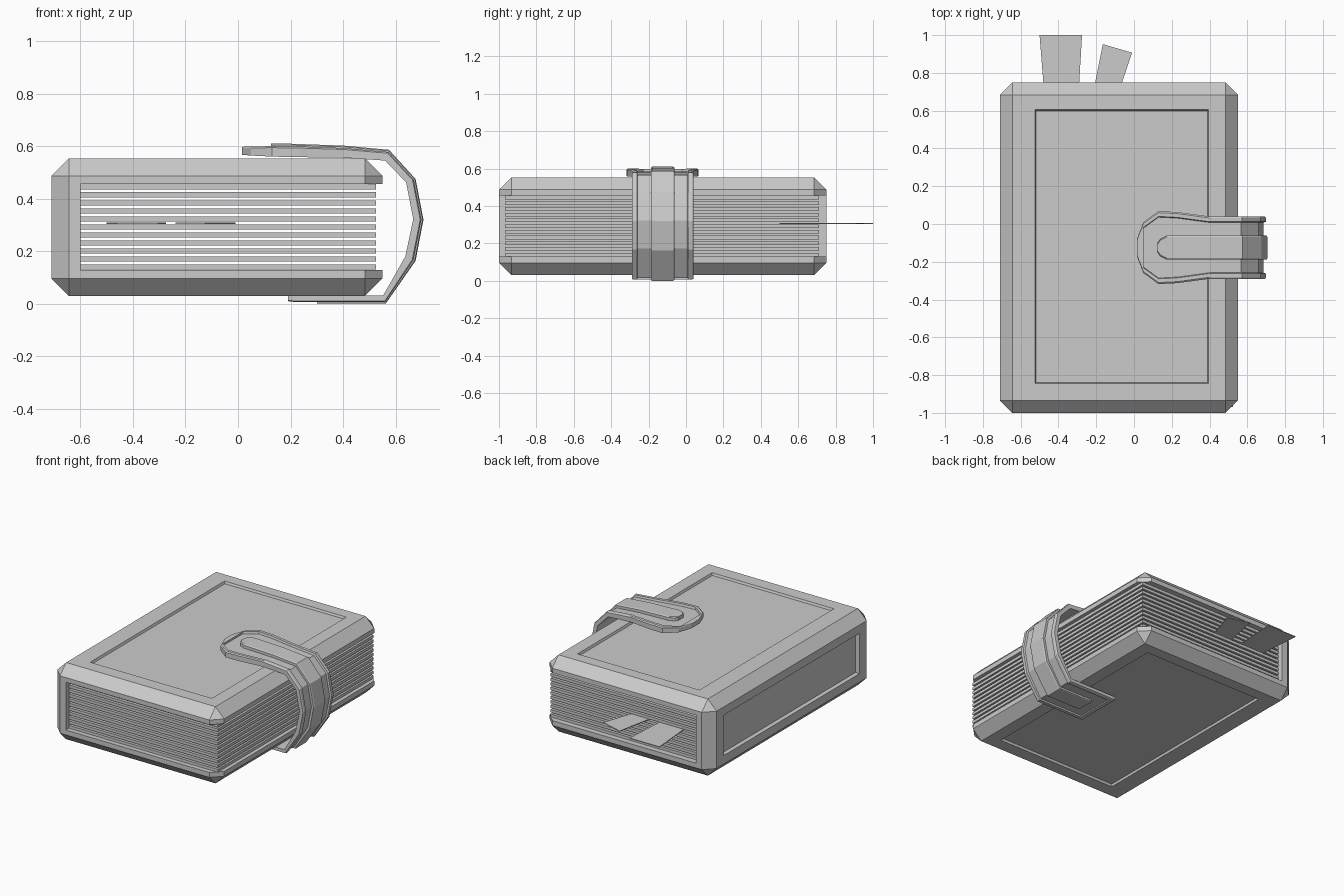
import bpy, bmesh

if "Cube" in bpy.data.objects:
    bpy.data.objects.remove(bpy.data.objects["Cube"])


def make(name, verts, faces):
    me = bpy.data.meshes.new(name)
    me.from_pydata(verts, [], faces)
    bm = bmesh.new()
    bm.from_mesh(me)
    bmesh.ops.recalc_face_normals(bm, faces=bm.faces)
    bm.to_mesh(me)
    bm.free()
    ob = bpy.data.objects.new(name, me)
    bpy.context.collection.objects.link(ob)
    return ob


def loft(name, rings):
    """Closed rings joined in order, with capped ends."""
    n = len(rings[0])
    faces = [tuple(range(n)), tuple((len(rings) - 1) * n + k for k in range(n))]
    for i in range(len(rings) - 1):
        for k in range(n):
            a, b = i * n + k, i * n + (k + 1) % n
            faces.append((a, b, b + n, a + n))
    return make(name, [p for r in rings for p in r], faces)


def rect(axis, level, a0, a1, b0, b1):
    pts = [(a0, b0), (a1, b0), (a1, b1), (a0, b1)]
    if axis == 'z':
        return [(a, b, level) for a, b in pts]
    return [(level, a, b) for a, b in pts]


def box(name, x0, x1, y0, y1, z0, z1):
    return loft(name, [rect('z', z0, x0, x1, y0, y1), rect('z', z1, x0, x1, y0, y1)])


def cut(ob, cutter):
    m = ob.modifiers.new('cut', 'BOOLEAN')
    m.operation = 'DIFFERENCE'
    m.solver = 'EXACT'
    m.object = cutter
    cutter.hide_render = True
    bpy.context.view_layer.objects.active = ob
    bpy.ops.object.modifier_apply(modifier=m.name)
    bpy.data.objects.remove(cutter)


def recess(axis, surface, depth, out, a0, a1, b0, b1, s=0.012):
    """Sloped-wall pocket cutter; out is the outward sign of the face."""
    return loft('recess_cutter', [
        rect(axis, surface + out * depth, a0 - s, a1 + s, b0 - s, b1 + s),
        rect(axis, surface - out * depth, a0 + s, a1 - s, b0 + s, b1 - s)])


# cover: chamfered block, hollowed for the pages, with recessed panels
cover = box('book_cover', -0.71, 0.55, -1.0, 0.75, 0.03, 0.553)
bm = bmesh.new()
bm.from_mesh(cover.data)
bmesh.ops.bevel(bm, geom=bm.edges[:], offset=0.066, segments=1, affect='EDGES')
bm.to_mesh(cover.data)
bm.free()
cut(cover, box('page_cutter', -0.60, 0.8, -1.2, 1.0, 0.129, 0.455))
cut(cover, recess('z', 0.553, 0.015, 1, -0.525, 0.395, -0.845, 0.605, 0.006))
cut(cover, recess('z', 0.03, 0.015, -1, -0.525, 0.395, -0.845, 0.605, 0.006))
cut(cover, recess('x', -0.71, 0.025, -1, -0.855, 0.605, 0.155, 0.43, 0.004))

# page stack: separate thin slabs
for k in range(11):
    z = 0.1295 + k * 0.0306
    box(f'page_slab_{k + 1}', -0.602, 0.525, -0.968, 0.712, z, z + 0.0195)

# bookmarks
marks = [[(-0.46, 0.5), (-0.305, 0.5), (-0.275, 1.0), (-0.5, 1.0)],
         [(-0.237, 0.595), (-0.125, 0.565), (-0.01, 0.907), (-0.165, 0.952)]]
for i, m in enumerate(marks):
    loft(f'bookmark_{i + 1}', [[(x, y, z) for x, y in m] for z in (0.304, 0.309)])

# strap stations: inner x, z, outer x, z, half width, field height
CY = -0.125
tip = [(0.015, 0.567, 0.015, 0.605, 0.045, 0.8),
       (0.05, 0.564, 0.05, 0.607, 0.135, 0.8),
       (0.05, 0.564, 0.05, 0.607, 0.135, 0.5),
       (0.13, 0.560, 0.13, 0.610, 0.193, 0.5),
       (0.23, 0.558, 0.23, 0.609, 0.188, 0.5)]
bend = [(0.40, 0.556, 0.40, 0.602, 0.165, 0.5),
        (0.56, 0.545, 0.575, 0.586, 0.165, 0.5),
        (0.64, 0.462, 0.676, 0.475, 0.165, 0.5),
        (0.667, 0.322, 0.706, 0.32, 0.165, 0.5),
        (0.637, 0.18, 0.676, 0.163, 0.165, 0.5),
        (0.553, 0.032, 0.562, 0.0, 0.165, 0.5)]
end = [(0.22, 0.032, 0.22, 0.0, 0.165, 0.5),
       (0.22, 0.032, 0.22, 0.0, 0.165, 0.75),
       (0.19, 0.032, 0.19, 0.004, 0.165, 0.75)]


def section(st, profile):
    xi, zi, xo, zo = st[:4]
    return [(xi + (xo - xi) * h, CY + y, zi + (zo - zi) * h) for y, h in profile]


rings = []
for st in tip + bend + end:
    w, f = st[4:]
    q, top = w - min(0.028, w * 0.3), max(f, 0.8)
    half = [(w, 0), (w, top * 0.85), (w - 0.008, top), (q, top), (q - 0.004, f)]
    rings.append(section(st, half + [(-y, h) for y, h in reversed(half)]))
loft('strap', rings)

# raised middle band with a rounded tip
band = [(0.125, 0.56, 0.125, 0.61, 0.025), (0.14, 0.56, 0.14, 0.61, 0.046),
        (0.175, 0.559, 0.175, 0.61, 0.063)]
band += [s[:4] + (0.063,) for s in bend] + [(0.30, 0.032, 0.30, 0.0, 0.063)]
loft('strap_band', [section(s, [(s[4], 0.4), (s[4], 0.9), (s[4] - 0.007, 1.0),
                                (0.007 - s[4], 1.0), (-s[4], 0.9), (-s[4], 0.4)])
                    for s in band])
